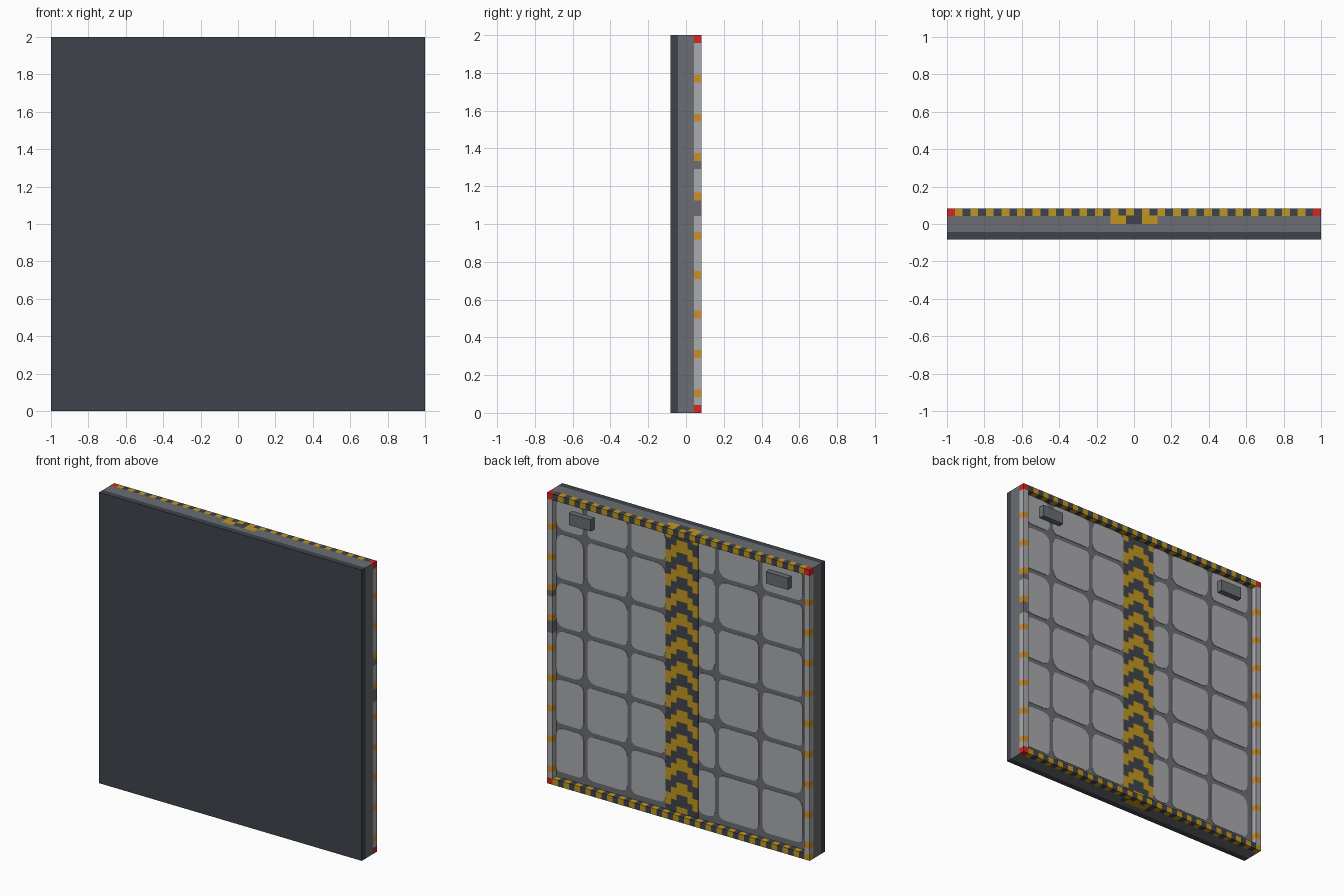
import bpy, bmesh, math, random
from mathutils import Vector

random.seed(4)
if "Cube" in bpy.data.objects:
    bpy.data.objects.remove(bpy.data.objects["Cube"])

C = 1 / 24            # one cell of the panel grid
N = 48                # cells per side


def material(name, *rgb):
    lin = [((v / 255 + 0.055) / 1.055) ** 2.4 for v in rgb] + [1]
    m = bpy.data.materials.new(name)
    m.use_nodes = True
    m.diffuse_color = lin
    m.node_tree.nodes["Principled BSDF"].inputs["Base Color"].default_value = lin
    return m


MATS = {
    "dark": material("dark slate", 63, 68, 75),
    "steel": material("steel grey", 104, 110, 115),
    "grout": material("grout grey", 107, 109, 113),
    "tile": material("light tile grey", 170, 171, 175),
    "yellow": material("hazard yellow", 192, 150, 32),
    "orange": material("marker orange", 208, 143, 40),
    "red": material("corner red", 212, 38, 32),
}
KEYS = list(MATS)


def finish(name, bm, keys):
    """Turn a bmesh into an object that keeps only the materials it uses."""
    bmesh.ops.recalc_face_normals(bm, faces=bm.faces)
    mesh = bpy.data.meshes.new(name)
    for f in bm.faces:
        f.material_index = keys.index(KEYS[f.material_index])
    bm.to_mesh(mesh)
    bm.free()
    for k in keys:
        mesh.materials.append(MATS[k])
    obj = bpy.data.objects.new(name, mesh)
    bpy.context.collection.objects.link(obj)
    return obj


def add_box(bm, lo, hi, key):
    lo, hi = Vector(lo), Vector(hi)
    verts = bmesh.ops.create_cube(bm, size=1)["verts"]
    for v in verts:
        v.co = (lo + hi) / 2 + v.co * (hi - lo)
    for f in {f for v in verts for f in v.link_faces}:
        f.material_index = KEYS.index(key)


def box(name, lo, hi, key):
    bm = bmesh.new()
    add_box(bm, lo, hi, key)
    return finish(name, bm, [key])


# Layered slab: dark front, steel core, grout-coloured backing either side of the stripe
HALF = 3 * C
box("front_plate", (-1, -2 * C, 0), (1, -C, 2), "dark")
box("core_plate", (-1, -C, 0), (1, 0, 2), "steel")
box("backing_left", (HALF, 0, 0), (1, C, 2), "grout")
box("backing_right", (-1, 0, 0), (-HALF, C, 2), "grout")

# Chevron stripe: stepped columns of alternating bars, lower towards the edges
bm = bmesh.new()
for col in range(-3, 3):
    drop = max(col, -col - 1)
    for k in range(-1, 26):
        lo, hi = (2 * k - drop) * C, (2 * k + 2 - drop) * C
        lo, hi = max(lo, 0), min(hi, 2)
        if hi - lo > 0.001:
            add_box(bm, (col * C, 0, lo), ((col + 1) * C, C + 0.004, hi),
                    "dark" if k % 2 else "yellow")
finish("chevron_stripe", bm, ["dark", "yellow"])


# Worn floor tiles with rounded, uneven corners
def add_tile(bm, x0, x1, z0, z1):
    pts = []
    corners = [(x0, z0, 1, 1), (x1, z0, -1, 1), (x1, z1, -1, -1), (x0, z1, 1, -1)]
    for i, (x, z, sx, sz) in enumerate(corners):
        r = random.choice((0.03, 0.04, 0.04, 0.06))
        arc = []
        for a in (0, 30, 60, 90):
            a = math.radians(a)
            arc.append((x + sx * r * (1 - math.sin(a)), z + sz * r * (1 - math.cos(a))))
        pts += arc[::-1] if i % 2 == 0 else arc
    face = bm.faces.new([bm.verts.new((x, C, z)) for x, z in pts])
    face.material_index = KEYS.index("tile")
    new = bmesh.ops.extrude_face_region(bm, geom=[face])["geom"]
    for v in new:
        if isinstance(v, bmesh.types.BMVert):
            v.co.y += 0.003


def spans(first, low, high, gap=0.015):
    """Tile intervals a third of a unit long, clipped to a range."""
    for k in range(-1, 7):
        a = max(first + k / 3 + gap, low)
        b = min(first + (k + 1) / 3 - gap, high)
        if b - a > 0.03:
            yield a, b


bm = bmesh.new()
for low, high in ((-1 + C, -HALF), (HALF, 1 - C)):
    for x0, x1 in spans(-0.933, low, high):
        if x1 - x0 < 0.125:
            continue
        for z0, z1 in spans(0.067, C, 2 - C):
            add_tile(bm, x0, x1, z0, z1)
finish("floor_tiles", bm, ["tile"])


# Hazard rails along the top and bottom, one cell per colour block
def cross_rail(name, row, phase, cells):
    bm = bmesh.new()
    for i in cells:
        x = -1 + i * C
        key = "yellow" if i % 2 == phase else "dark"
        add_box(bm, (x, C, row * C), (x + C, 2 * C, (row + 1) * C), key)
    finish(name, bm, ["dark", "yellow"])


cross_rail("top_rail", N - 1, 1, range(1, N - 1))
cross_rail("bottom_rail", 0, 0, range(0, N - 1))


# Side rails with an orange marker every fifth cell; the left one is worn in places
def side_rail(name, x, worn):
    bm = bmesh.new()
    for i in range(1, N - 1):
        key = "orange" if i % 5 == 2 else "grout" if i in worn else "tile"
        add_box(bm, (x, C, i * C), (x + C, 2 * C, (i + 1) * C), key)
    finish(name, bm, ["orange", "grout", "tile"])


side_rail("left_rail", 1 - C, (25, 26, 31))
side_rail("right_rail", -1, ())

# Red corner blocks
for name, x, z in (("top_left_corner", 1 - C, 2 - C),
                   ("top_right_corner", -1, 2 - C),
                   ("bottom_left_corner", 1 - C, 0)):
    box(name, (x, C, z), (x + C, 2 * C, z + C), "red")

# Small mounting blocks near the upper corners
for name, x in (("left_block", 0.75), ("right_block", -0.75)):
    box(name, (x - 2 * C, C, 1.82), (x + 2 * C, 2 * C, 1.9), "steel")
